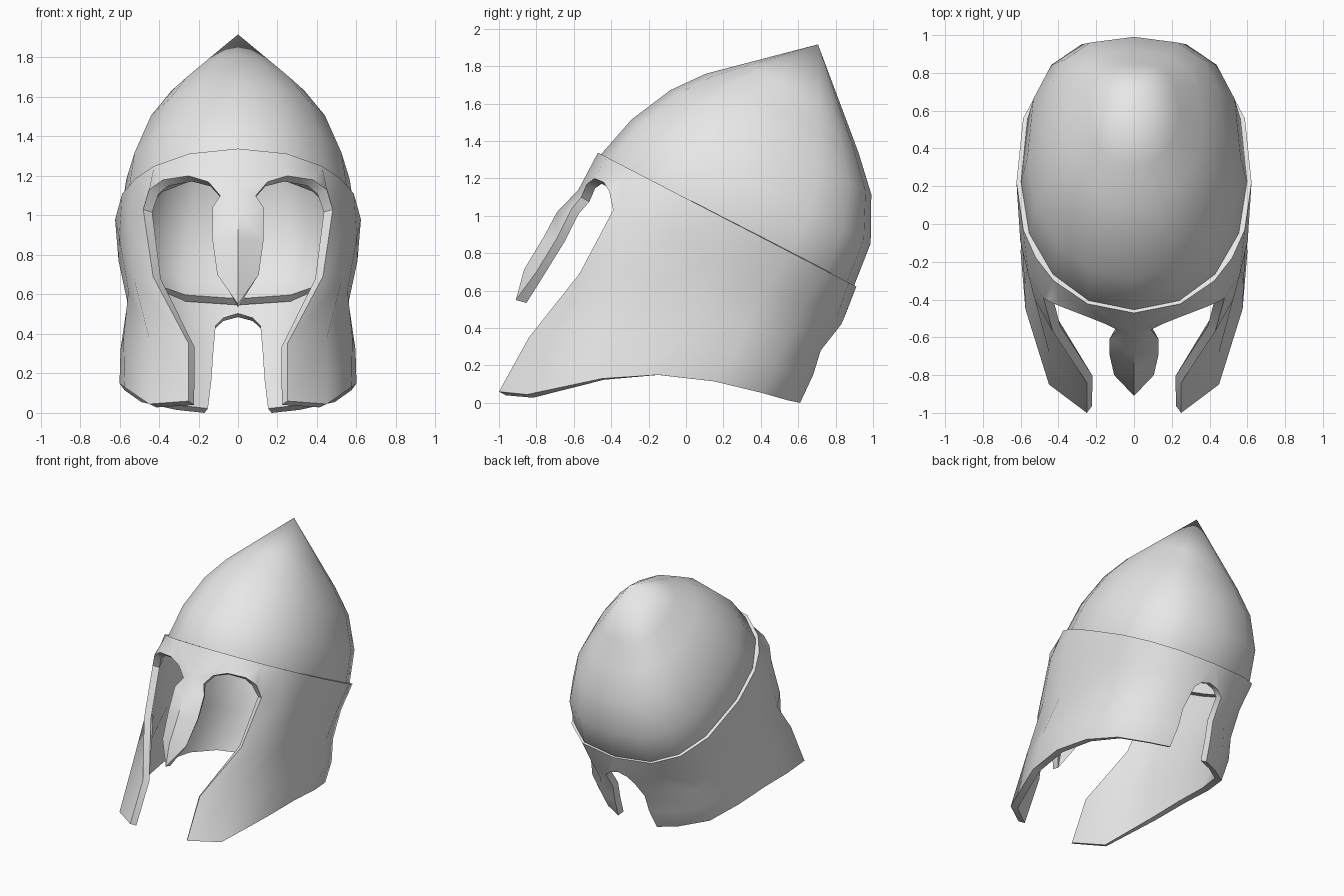
import bpy, bmesh, math
from mathutils import Vector, Matrix

if "Cube" in bpy.data.objects:
    bpy.data.objects.remove(bpy.data.objects["Cube"], do_unlink=True)

steel = bpy.data.materials.new("plain_steel_grey")
steel.use_nodes = True
steel.diffuse_color = (0.8, 0.8, 0.8, 1)
steel.node_tree.nodes["Principled BSDF"].inputs["Base Color"].default_value = (0.8, 0.8, 0.8, 1)

# The bowl and the lower plate meet on one tilted plane
CENTRE = Vector((0, .22, .98))
TILT = Matrix.Translation(CENTRE) @ Matrix.Rotation(math.radians(-27.4), 4, 'X')


def seam(degrees, radius, width=.8, height=0, shift=0):
    """Point on a ring around the tilted axis; 0 is the squarer back, 180 the front."""
    s, c = math.sin(math.radians(degrees)), math.cos(math.radians(degrees))
    power = .74 if c > 0 else .95
    x = math.copysign(abs(s) ** power, s)
    u = math.copysign(abs(c) ** power, c)
    return TILT @ Vector((radius * width * x, radius * u + shift, height))


def finish(name, bm, thickness, mirror):
    bmesh.ops.recalc_face_normals(bm, faces=bm.faces)
    outward = sum(f.normal.dot(f.calc_center_median() - Vector((0, .1, .7))) for f in bm.faces)
    if outward < 0:
        bmesh.ops.reverse_faces(bm, faces=bm.faces)
    mesh = bpy.data.meshes.new(name)
    bm.to_mesh(mesh)
    bm.free()
    mesh.materials.append(steel)
    obj = bpy.data.objects.new(name, mesh)
    bpy.context.collection.objects.link(obj)
    if mirror:
        mod = obj.modifiers.new("mirror", 'MIRROR')
        mod.use_clip = True
        mod.merge_threshold = .002
    mod = obj.modifiers.new("thickness", 'SOLIDIFY')
    mod.thickness = thickness
    mod.offset = -1
    mod.use_even_offset = True
    bpy.ops.object.select_all(action='DESELECT')
    obj.select_set(True)
    bpy.context.view_layer.objects.active = obj
    bpy.ops.object.convert(target='MESH')
    bpy.ops.object.shade_smooth_by_angle(angle=math.radians(48))


# Pointed bowl: rings around the tilted axis, tucked into the plate and closed by a tip
bm = bmesh.new()
SIDES = 16
profile = [(.73, -.11, 0), (.762, 0, .003), (.72, .24, .02), (.605, .475, .017),
           (.46, .64, 0), (.305, .78, 0)]
rings = [[bm.verts.new(seam(360 * i / SIDES, r, .785, h, s)) for i in range(SIDES)]
         for r, h, s in profile]
tip = bm.verts.new(TILT @ Vector((0, 0, 1.055)))
for i in range(SIDES):
    j = (i + 1) % SIDES
    for low, high in zip(rings, rings[1:]):
        bm.faces.new((low[i], low[j], high[j], high[i]))
    bm.faces.new((rings[-1][i], rings[-1][j], tip))
finish("bowl", bm, .045, False)

# Lower plate, left half: rows run from the neck notch round to the cheek edge
bm = bmesh.new()


def verts(points):
    return [bm.verts.new(p) for p in points]


top = verts(seam(a, .778) for a in (0, 22.5, 45, 67.5, 90, 110, 124, 138, 158, 180))
temple = verts([(.125, .83, .42), (.26, .81, .47), (.46, .64, .53), (.565, .43, .62),
                (.605, .18, .77), (.602, -.09, .89), (.56, -.27, .98), (.48, -.39, 1.03)])
jaw = verts([(.14, .72, .28), (.27, .69, .3), (.46, .54, .34), (.545, .33, .43),
             (.56, .09, .56), (.555, -.17, .62), (.525, -.4, .67), (.43, -.57, .69)])
flare = verts([(.15, .68, .15), (.3, .64, .16), (.49, .48, .19), (.58, .25, .25),
               (.595, -.02, .32), (.58, -.33, .38), (.45, -.68, .38), (.25, -.84, .35)])
hem = verts([(.17, .61, 0), (.31, .54, .015), (.49, .4, .055), (.575, .15, .115),
             (.6, -.15, .15), (.575, -.45, .13), (.45, -.85, .045), (.25, -1, .06)])
rows = [top, temple, jaw, flare, hem]
for upper, lower in zip(rows, rows[1:]):
    for i in range(len(hem) - 1):
        bm.faces.new((upper[i], upper[i + 1], lower[i + 1], lower[i]))

# Rounded top of the neck notch
notch = [temple[0]] + verts([(.075, .85, .465), (0, .855, .485)])
for a, b in zip(notch, notch[1:]):
    bm.faces.new((top[0], a, b))

# Brow above the eye opening
eye = [temple[-1]] + verts([(.45, -.41, 1.13), (.38, -.44, 1.18), (.25, -.49, 1.2),
                            (.15, -.53, 1.17), (.09, -.56, 1.1)])
temple_top, brow_side, brow_mid = top[-3:]
ridge = verts([(0, -.575, 1.14), (0, -.69, 1.02), (0, -.765, .88), (0, -.865, .715), (0, -.91, .55)])
for face in ((temple_top, eye[0], eye[1]), (temple_top, eye[1], eye[2]),
             (temple_top, eye[2], eye[3], brow_side), (brow_side, eye[3], eye[4]),
             (brow_side, eye[4], ridge[0], brow_mid), (ridge[0], eye[4], eye[5])):
    bm.faces.new(face)

# Nose guard
edge = [eye[5]] + verts([(.13, -.61, 1.04), (.13, -.69, .88), (.105, -.8, .7)])
for i in range(3):
    bm.faces.new((ridge[i], ridge[i + 1], edge[i + 1], edge[i]))
bm.faces.new((ridge[3], ridge[4], edge[3]))
finish("lower_plate", bm, .05, True)
